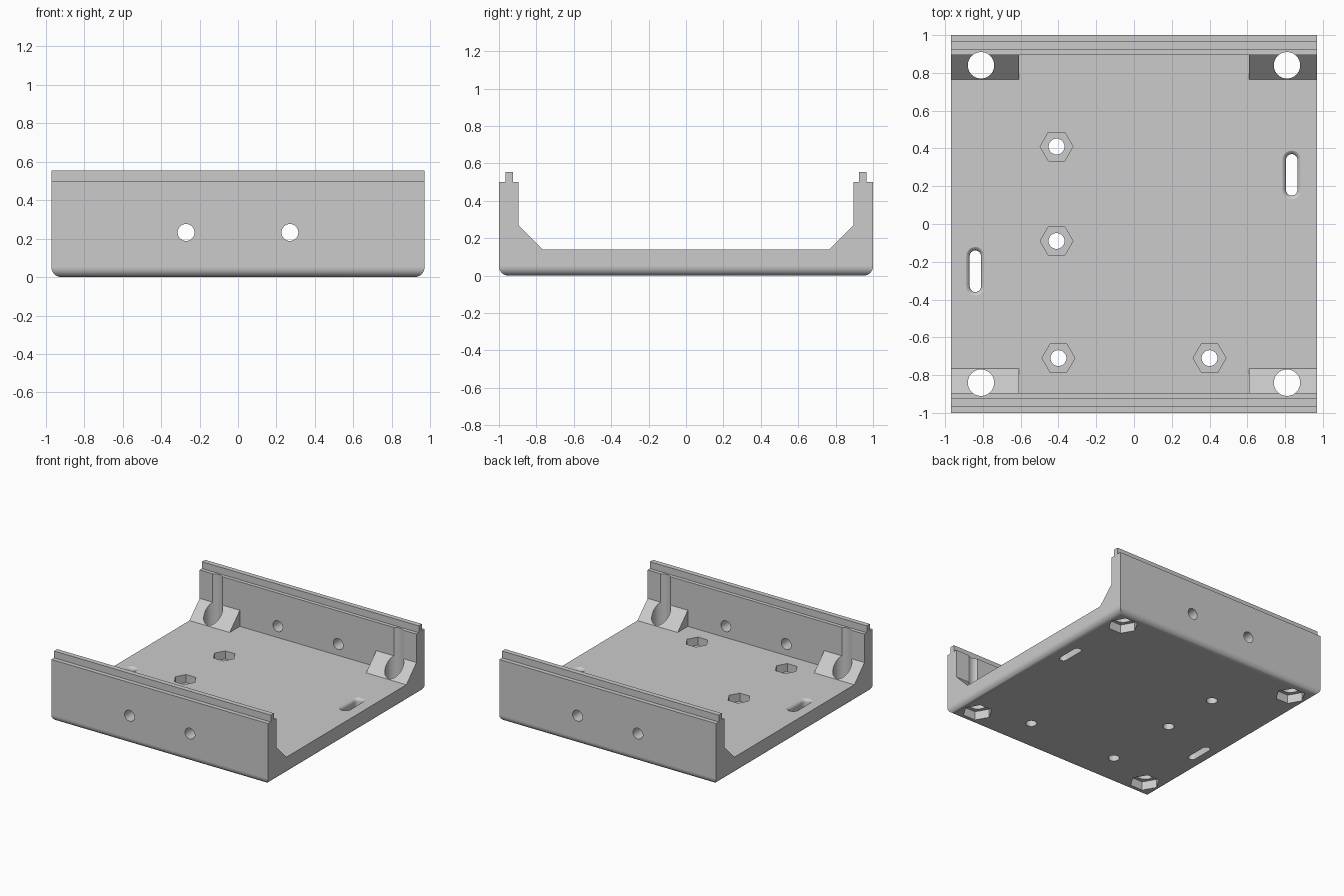
import bpy, bmesh, math
from mathutils import Matrix, Vector

if "Cube" in bpy.data.objects:
    bpy.data.objects.remove(bpy.data.objects["Cube"], do_unlink=True)

HALF_X, FLOOR = 0.97, 0.14

grey = bpy.data.materials.new("plain grey")
grey.use_nodes = True
grey.diffuse_color = (0.6, 0.6, 0.6, 1)
grey.node_tree.nodes["Principled BSDF"].inputs["Base Color"].default_value = (0.6, 0.6, 0.6, 1)


def loft(name, rings, edge_round=0):
    """Closed solid through matching rings of points."""
    bm = bmesh.new()
    loops = [[bm.verts.new(p) for p in ring] for ring in rings]
    n = len(loops[0])
    bm.faces.new(loops[0])
    bm.faces.new(loops[-1])
    for a, b in zip(loops, loops[1:]):
        for i in range(n):
            j = (i + 1) % n
            bm.faces.new((a[i], a[j], b[j], b[i]))
    bmesh.ops.recalc_face_normals(bm, faces=bm.faces)
    if edge_round:
        edges = [e for e in bm.edges if all(abs(v.co.z) < 1e-5 for v in e.verts)]
        bmesh.ops.bevel(bm, geom=edges, offset=edge_round, segments=8,
                        profile=0.5, affect='EDGES')
    mesh = bpy.data.meshes.new(name)
    bm.to_mesh(mesh)
    bm.free()
    obj = bpy.data.objects.new(name, mesh)
    bpy.context.collection.objects.link(obj)
    return obj


def prism_ring(x, y, z, r, sides):
    return [(x + r * math.cos(2 * math.pi * i / sides),
             y + r * math.sin(2 * math.pi * i / sides), z) for i in range(sides)]


def cut(cutter):
    """Subtract a helper from the tray, then drop the helper."""
    mod = tray.modifiers.new("cut", 'BOOLEAN')
    mod.operation, mod.solver, mod.object = 'DIFFERENCE', 'EXACT', cutter
    bpy.context.view_layer.update()
    dg = bpy.context.evaluated_depsgraph_get()
    mesh = bpy.data.meshes.new_from_object(tray.evaluated_get(dg))
    tray.modifiers.clear()
    tray.data = mesh
    bpy.data.objects.remove(cutter, do_unlink=True)


def cut_prism(x, y, z0, z1, r, sides):
    cut(loft("cutter", [prism_ring(x, y, z, r, sides) for z in (z0, z1)]))


# Tray: U-shaped section with tongues on the walls and sloped inner corners
half = [(1, 0), (1, 0.5), (0.965, 0.5), (0.965, 0.555), (0.925, 0.555),
        (0.925, 0.5), (0.895, 0.5), (0.895, 0.27), (0.765, FLOOR)]
profile = half + [(-y, z) for y, z in reversed(half)]
tray = loft("tray", [[(x, y, z) for y, z in profile] for x in (-HALF_X, HALF_X)], 0.05)

# Clear the slopes between the corner blocks
box = [(-0.61, -0.895), (0.61, -0.895), (0.61, 0.895), (-0.61, 0.895)]
cut(loft("cutter", [[(x, y, z) for x, y in box] for z in (FLOOR, 0.4)]))

# Corner bolt holes with nut pockets underneath
for sx in (-1, 1):
    for sy in (-1, 1):
        cut_prism(0.81 * sx, 0.84 * sy, -0.1, 0.7, 0.07, 40)
        cut_prism(0.81 * sx, 0.84 * sy, -0.1, 0.07, 0.112, 6)

# Floor screw holes with nut pockets on top
for x, y in ((-0.41, 0.41), (-0.41, -0.09), (-0.40, -0.71), (0.40, -0.71)):
    cut_prism(x, y, -0.1, 0.3, 0.042, 32)
    cut_prism(x, y, 0.075, 0.3, 0.087, 6)

# Tie slots with a softened upper rim
def slot_ring(cx, cy, z, r):
    pts = []
    for end, start in ((1, 0), (-1, math.pi)):
        for i in range(13):
            a = start + math.pi * i / 12
            pts.append((cx + r * math.cos(a), cy + end * 0.08 + r * math.sin(a), z))
    return pts

for cx, cy in ((0.835, 0.26), (-0.84, -0.25)):
    steps = [(-0.1, 0.03), (0.115, 0.03), (0.125, 0.032), (0.134, 0.038),
             (0.141, 0.05), (0.2, 0.05)]
    cut(loft("cutter", [slot_ring(cx, cy, z, r) for z, r in steps]))

# Cable holes through both long walls
turn = Matrix.Rotation(math.pi / 2, 3, 'X')
for x in (-0.27, 0.27):
    rings = [[turn @ Vector(p) + Vector((x, 0, 0.232)) for p in prism_ring(0, 0, d, 0.044, 32)]
             for d in (-1.2, 1.2)]
    cut(loft("cutter", rings))

# Finish: one colour, smooth rounds, flat panels
tray.data.materials.clear()
tray.data.materials.append(grey)
bpy.ops.object.select_all(action='DESELECT')
tray.select_set(True)
bpy.context.view_layer.objects.active = tray
bpy.ops.object.shade_smooth_by_angle(angle=math.radians(30))
for p in tray.data.polygons:
    p.material_index = 0
    if max(abs(c) for c in p.normal) > 0.9999 and p.area > 0.1:
        p.use_smooth = False
